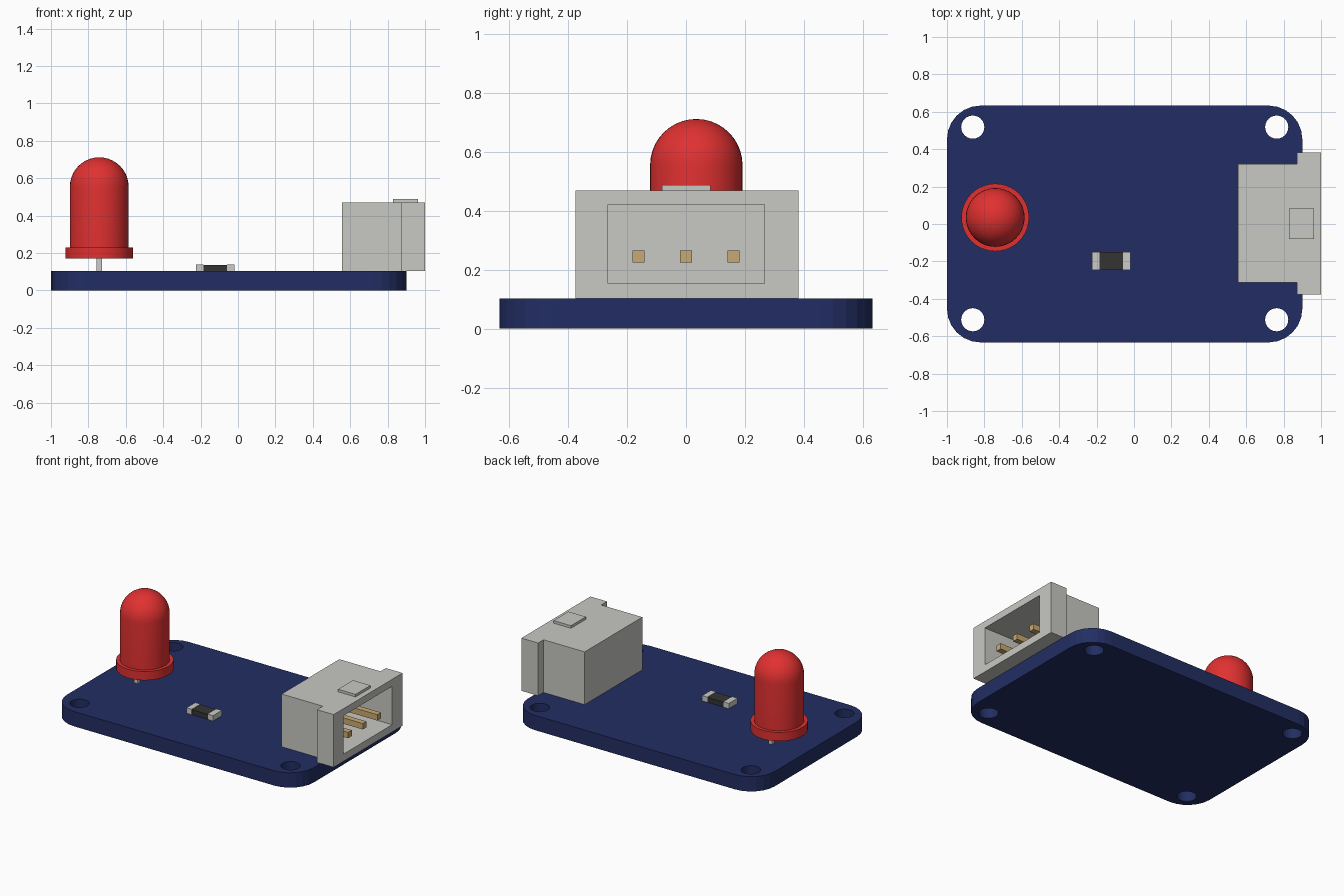
import bpy, bmesh
from math import sin, cos, pi, radians
from mathutils import Vector

if "Cube" in bpy.data.objects:
    bpy.data.objects.remove(bpy.data.objects["Cube"], do_unlink=True)


def material(name, rgb):
    m = bpy.data.materials.new(name)
    m.use_nodes = True
    m.diffuse_color = (*rgb, 1)
    m.node_tree.nodes["Principled BSDF"].inputs["Base Color"].default_value = (*rgb, 1)
    return m


NAVY = material("navy board", (0.016, 0.027, 0.125))
RED = material("red lens", (0.75, 0.03, 0.03))
GREY = material("pale grey plastic", (0.58, 0.58, 0.55))
GOLD = material("gold pin", (0.58, 0.40, 0.17))
BLACK = material("dark resistor", (0.034, 0.034, 0.034))
TIN = material("tin metal", (0.60, 0.60, 0.58))


def finish(name, bm, mat):
    bmesh.ops.recalc_face_normals(bm, faces=bm.faces)
    mesh = bpy.data.meshes.new(name)
    bm.to_mesh(mesh)
    bm.free()
    mesh.materials.append(mat)
    obj = bpy.data.objects.new(name, mesh)
    bpy.context.collection.objects.link(obj)
    return obj


def prism(name, outline, z0, z1, mat):
    """Closed solid from a flat outline, with a floor, a lid and side walls."""
    bm = bmesh.new()
    low = [bm.verts.new((x, y, z0)) for x, y in outline]
    high = [bm.verts.new((x, y, z1)) for x, y in outline]
    bm.faces.new(low[::-1])
    bm.faces.new(high)
    for i in range(len(low)):
        bm.faces.new((low[i - 1], low[i], high[i], high[i - 1]))
    return finish(name, bm, mat)


def box(name, x, y, z, mat):
    return prism(name, [(x[0], y[0]), (x[1], y[0]), (x[1], y[1]), (x[0], y[1])], *z, mat)


def arc(cx, cy, r, start, sweep, steps):
    return [(cx + r * cos(radians(start + sweep * i / steps)),
             cy + r * sin(radians(start + sweep * i / steps))) for i in range(steps + 1)]


def activate(obj):
    bpy.ops.object.select_all(action='DESELECT')
    obj.select_set(True)
    bpy.context.view_layer.objects.active = obj


def cut(obj, cutter):
    cutter.hide_render = True
    mod = obj.modifiers.new("cut", 'BOOLEAN')
    mod.operation = 'DIFFERENCE'
    mod.solver = 'EXACT'
    mod.object = cutter
    activate(obj)
    bpy.ops.object.modifier_apply(modifier=mod.name)
    bpy.data.objects.remove(cutter, do_unlink=True)


# Circuit board with rounded corners and four mounting holes
T = 0.103
X0, X1, Y, R = -1.0, 0.9, 0.633, 0.18
outline = []
for i, (cx, cy) in enumerate([(X1 - R, Y - R), (X0 + R, Y - R),
                              (X0 + R, R - Y), (X1 - R, R - Y)]):
    outline += arc(cx, cy, R, 90 * i, 90, 6)
board = prism("circuit_board", outline, 0, T, NAVY)
for hx in (-0.862, 0.763):
    for hy in (-0.512, 0.518):
        cut(board, prism("hole_cutter", arc(hx, hy, 0.062, 0, 360, 24)[:-1],
                         -0.1, T + 0.1, NAVY))

# LED lens: flange, straight body and dome turned around its axis
LX, LY = -0.742, 0.035
body_r, dome_z = 0.157, 0.555
profile = [(0, 0.17), (0.181, 0.17), (0.181, 0.231), (body_r, 0.231)]
profile += [(body_r * cos(pi / 2 * i / 10), dome_z + body_r * sin(pi / 2 * i / 10))
            for i in range(11)]
bm = bmesh.new()
ring = [bm.verts.new((LX + r, LY, z)) for r, z in profile]
edges = [bm.edges.new(pair) for pair in zip(ring, ring[1:])]
bmesh.ops.spin(bm, geom=ring + edges, cent=(LX, LY, 0), axis=Vector((0, 0, 1)),
               angle=2 * pi, steps=40)
bmesh.ops.remove_doubles(bm, verts=bm.verts, dist=0.0005)
activate(finish("led_lens", bm, RED))
bpy.ops.object.shade_smooth_by_angle(angle=radians(35))

# LED legs
for side, name in ((-1, "led_leg_front"), (1, "led_leg_back")):
    y = LY + side * 0.085
    box(name, (LX - 0.014, LX + 0.014), (y - 0.014, y + 0.014), (T, 0.18), TIN)

# Surface mounted resistor
box("resistor_body", (-0.185, -0.06), (-0.244, -0.151), (T, 0.137), BLACK)
for name, x in (("resistor_cap_right", (-0.225, -0.185)),
                ("resistor_cap_left", (-0.06, -0.02))):
    box(name, x, (-0.246, -0.149), (T, 0.14), TIN)

# Connector housing with a wider mouth and an open socket
housing = prism("connector_housing",
                [(0.555, -0.312), (0.872, -0.312), (0.872, -0.376), (1, -0.376),
                 (1, 0.382), (0.872, 0.382), (0.872, 0.322), (0.555, 0.322)],
                T, 0.47, GREY)
cut(housing, box("socket_cutter", (0.6, 1.2), (-0.265, 0.267), (0.154, 0.421), GREY))
box("connector_tab", (0.828, 0.962), (-0.081, 0.083), (0.465, 0.488), GREY)

# Connector pins
for i, name in enumerate(("pin_front", "pin_middle", "pin_back")):
    y = (i - 1) * 0.161
    box(name, (0.59, 0.975), (y - 0.02, y + 0.02), (0.224, 0.265), GOLD)
